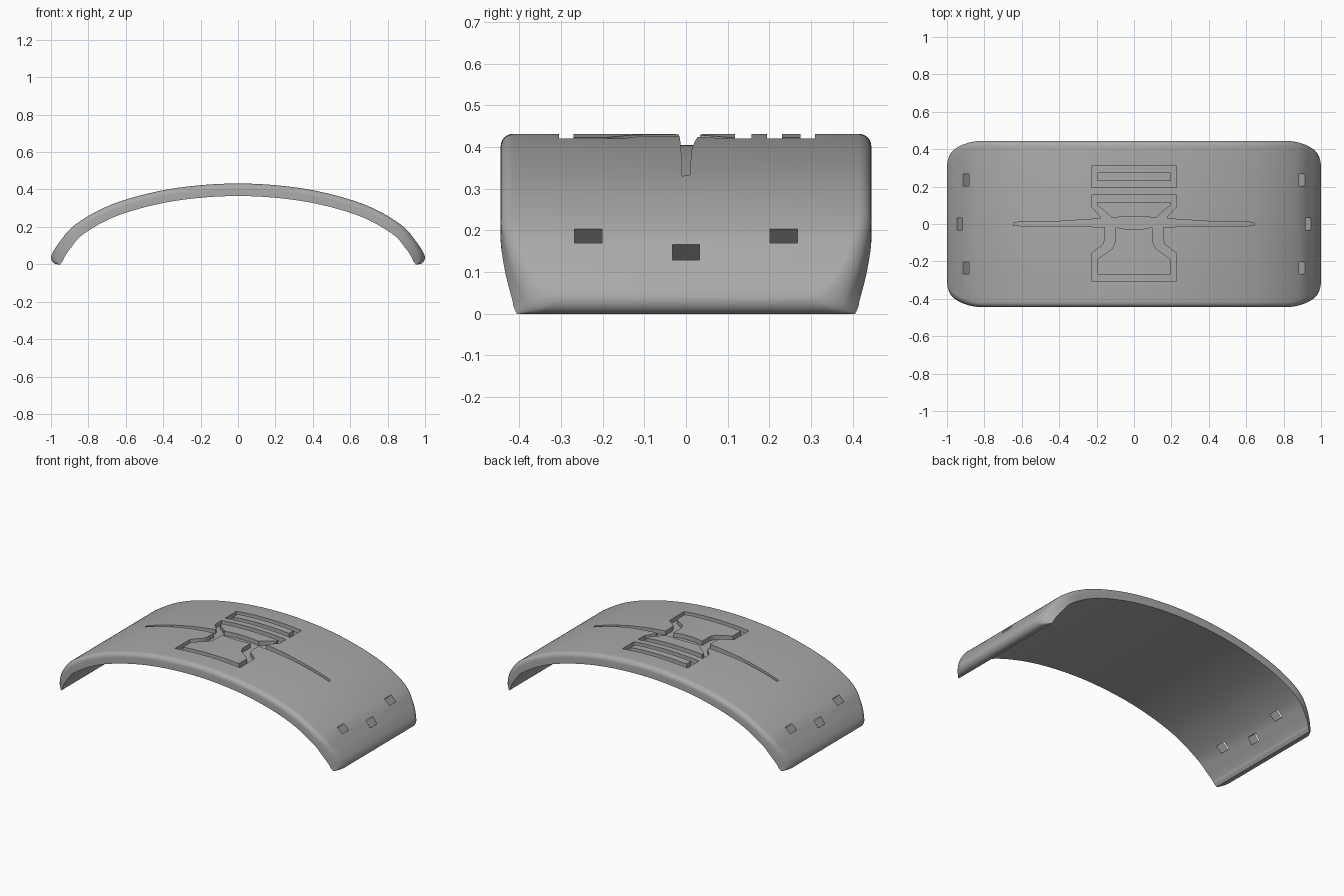
import bpy, bmesh, math
from mathutils import Vector, Matrix

if "Cube" in bpy.data.objects:
    bpy.data.objects.remove(bpy.data.objects["Cube"])

THICK, GROOVE, FILLET = 0.067, 0.027, 0.03
grey = bpy.data.materials.new("plain_grey")
grey.use_nodes = True
grey.diffuse_color = (0.4, 0.4, 0.4, 1)
grey.node_tree.nodes["Principled BSDF"].inputs["Base Color"].default_value = (0.4, 0.4, 0.4, 1)


def make_object(name, bm):
    bmesh.ops.recalc_face_normals(bm, faces=bm.faces)
    mesh = bpy.data.meshes.new(name)
    bm.to_mesh(mesh)
    bm.free()
    mesh.materials.append(grey)
    obj = bpy.data.objects.new(name, mesh)
    bpy.context.collection.objects.link(obj)
    return obj


def boolean(target, cutter, operation):
    mod = target.modifiers.new("cut", 'BOOLEAN')
    mod.operation, mod.object = operation, cutter
    mod.solver, mod.use_self = 'EXACT', True
    bpy.context.view_layer.objects.active = target
    bpy.ops.object.modifier_apply(modifier=mod.name)
    bpy.data.objects.remove(cutter)


def loft(bm, loops, closed=False):
    """Skin a row of equal point loops, capping the ends when open."""
    rows = [[bm.verts.new(p) for p in loop] for loop in loops]
    n = len(rows[0])
    for a, b in zip(rows, rows[1:] + rows[:1] if closed else rows[1:]):
        for i in range(n):
            bm.faces.new((a[i], a[(i + 1) % n], b[(i + 1) % n], b[i]))
    if not closed:
        bm.faces.new(rows[0])
        bm.faces.new(rows[-1])


# Outer arch curve, smoothed through a few points (one half, then mirrored)
half = [Vector(p) for p in ((0, .432), (.2, .423), (.4, .396), (.6, .346), (.75, .286),
                            (.882, .203), (.95, .125), (.987, .07), (1, .04))]
keys = [Vector((-half[1].x, half[1].y))] + half + [2 * half[-1] - half[-2]]
outer = []
for a, b, c, d in zip(keys, keys[1:], keys[2:], keys[3:]):
    for k in range(8):
        t = k / 8
        outer.append(.5 * (2 * b + (c - a) * t + (2 * a - 5 * b + 4 * c - d) * t ** 2
                           + (3 * b - a - 3 * c + d) * t ** 3))


def normal(i):
    d = outer[min(i + 1, len(outer) - 1)] - outer[i - 1] if i else Vector((1, 0))
    return Vector((-d.y, d.x)).normalized()


def offset(depth):
    return [p - normal(i) * depth for i, p in enumerate(outer)]


# Main plate: stations of outer and inner points, with a rounded tip
stations = list(zip(outer, offset(THICK)))
for k in range(7):
    a = k / 6 * math.pi / 2
    stations.append((Vector((.965 + .035 * math.cos(a), .037 - .037 * math.sin(a))),
                     Vector((.937 + .013 * k / 6, .017 * (1 - k / 6)))))
flip = lambda p: Vector((-p.x, p.y))
stations = [(flip(o), flip(i)) for o, i in stations[:0:-1]] + stations


def half_width(x):
    u = min(max((abs(x) - .8) / .2, 0), 1)
    return .33 + .115 * math.sqrt(1 - u * u)


def section(o, i):
    side = [(i, 0)]
    reach = (o - i).length
    for k in range(7):
        a = k / 6 * math.pi / 2
        depth = min(FILLET, reach * .7) * (1 - math.sin(a))
        side.append((o + (i - o) * depth / reach, FILLET * (1 - math.cos(a))))
    right = [Vector((p.x, half_width(p.x) - inset, p.y)) for p, inset in side]
    return right + [Vector((p.x, -p.y, p.z)) for p in reversed(right)]


bm = bmesh.new()
loft(bm, [section(o, i) for o, i in stations])
plate = make_object("curved_plate", bm)

# Decorative grooves: upright strips between paired edges
def strip(bm, pairs, closed=False):
    loft(bm, [[(*a, .2), (*b, .2), (*b, .6), (*a, .6)] for a, b in pairs], closed)


def mirrored(pairs):
    return [((-a[0], a[1]), (-b[0], b[1])) for a, b in reversed(pairs)] + pairs


bm = bmesh.new()
strip(bm, mirrored([((.227, .31), (.195, .275)), ((.227, .195), (.195, .23))]), True)
strip(bm, mirrored([((.225, .157), (.195, .118)), ((.225, .09), (.195, .1)),
                    ((.18, .042), (.125, .042)), ((.175, .005), (.11, .005))]))
strip(bm, mirrored([((.155, -.002), (.1, -.002)), ((.155, -.08), (.1, -.095)),
                    ((.165, -.11), (.115, -.13)), ((.225, -.155), (.195, -.188)),
                    ((.227, -.305), (.195, -.27))][::-1]))
strip(bm, mirrored([((0, .033), (0, -.03)), ((.04, .04), (.04, -.028)),
                    ((.11, .034), (.1, -.017)), ((.2, .027), (.2, -.015)),
                    ((.4, .014), (.4, -.012)), ((.64, .009), (.645, -.009))][1:]))
strips = make_object("groove_strips", bm)

# Shallow layer that follows the arch and sets the groove floor
bm = bmesh.new()
right = list(zip(offset(-.03), offset(GROOVE)))[:44]
arc = [(flip(o), flip(i)) for o, i in right[:0:-1]] + right
loft(bm, [[(o.x, -.4, o.y), (o.x, .4, o.y), (i.x, .4, i.y), (i.x, -.4, i.y)] for o, i in arc])
layer = make_object("groove_layer", bm)
boolean(layer, strips, 'INTERSECT')
boolean(plate, layer, 'DIFFERENCE')

# Strap slots through both ends, square to the surface
bm = bmesh.new()
for sx in (-1, 1):
    for x, z, y, tilt in ((.898, .187, .235, .83), (.898, .187, -.235, .83), (.932, .147, 0, .9)):
        place = Matrix.Translation((sx * x, y, z)) @ Matrix.Rotation(sx * tilt, 4, 'Y')
        bmesh.ops.create_cube(bm, size=1, matrix=place @ Matrix.Diagonal((.048, .066, .3, 1)))
boolean(plate, make_object("slot_cutters", bm), 'DIFFERENCE')

bpy.ops.object.select_all(action='DESELECT')
plate.select_set(True)
bpy.context.view_layer.objects.active = plate
bpy.ops.object.shade_smooth_by_angle(angle=math.radians(35))
